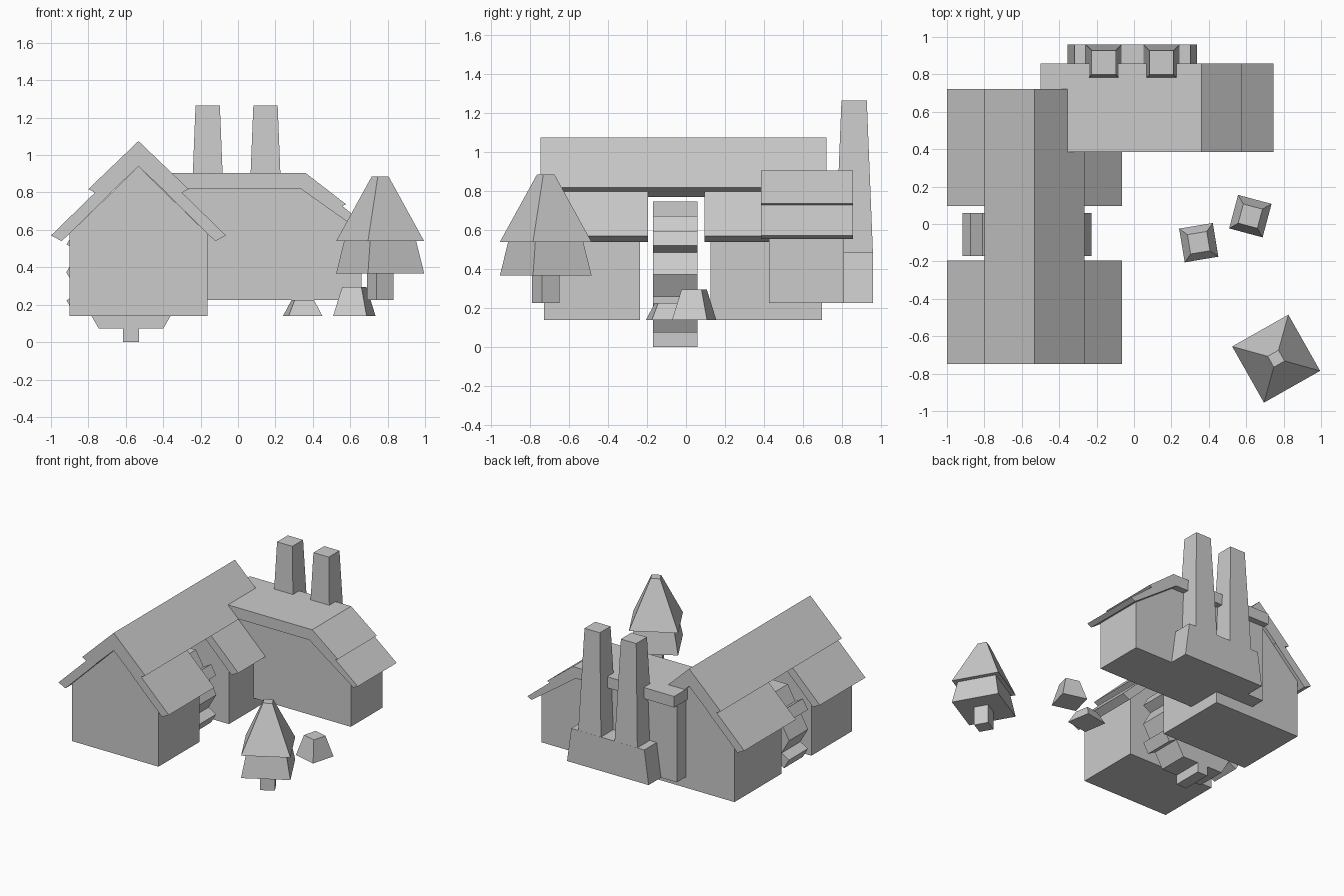
import bpy, bmesh, math

if "Cube" in bpy.data.objects:
    bpy.data.objects.remove(bpy.data.objects["Cube"])

def prism(name, pts, y0, y1):
    """Extrude an (x, z) outline along y."""
    bm = bmesh.new()
    face = bm.faces.new([bm.verts.new((x, y0, z)) for x, z in pts])
    ext = bmesh.ops.extrude_face_region(bm, geom=[face])
    bmesh.ops.translate(bm, vec=(0, y1 - y0, 0),
                        verts=[v for v in ext["geom"] if isinstance(v, bmesh.types.BMVert)])
    return finish(name, bm)

def frustum(name, centre, z0, z1, r0, r1, corner_deg):
    """Four-sided tapered block, radii measured to the corners."""
    bm = bmesh.new()
    rings = []
    for r, z in ((r0, z0), (r1, z1)):
        rings.append([bm.verts.new((centre[0] + r * math.cos(math.radians(corner_deg + 90 * i)),
                                    centre[1] + r * math.sin(math.radians(corner_deg + 90 * i)), z))
                      for i in range(4)])
    bm.faces.new(rings[0])
    bm.faces.new(rings[1])
    for i in range(4):
        j = (i + 1) % 4
        bm.faces.new((rings[0][i], rings[0][j], rings[1][j], rings[1][i]))
    return finish(name, bm)

def finish(name, bm):
    bmesh.ops.recalc_face_normals(bm, faces=bm.faces[:])
    mesh = bpy.data.meshes.new(name)
    bm.to_mesh(mesh)
    bm.free()
    ob = bpy.data.objects.new(name, mesh)
    bpy.context.collection.objects.link(ob)
    return ob

# Main house: two gabled halves with an open slot for the wheel
CX = -0.532
def gable(half):
    return half + [(-x, z) for x, z in reversed(half) if x > 0]

walls = [(CX + x, z) for x, z in gable([(0, 0.94), (0.368, 0.58), (0.368, 0.14)])]
prism("front_house_walls", walls, -0.73, -0.235)
prism("back_house_walls", walls, 0.125, 0.697)

# Main roof: full-length upper slab, lower slabs split by the slot
top = [(0, 1.075), (0.268, 0.818), (0.18, 0.77), (0, 0.94)]
outline = top + [(-x, z) for x, z in reversed(top[1:3])]
prism("upper_roof", [(CX + x, z) for x, z in outline], -0.748, 0.722)
lower = [(0.468, 0.57), (0.41, 0.54), (0.15, 0.795), (0.15, 0.88)]
for side, label in ((-1, "left"), (1, "right")):
    for end, y0, y1 in (("front", -0.748, -0.195), ("back", 0.095, 0.722)):
        prism(f"lower_roof_{label}_{end}", [(CX + side * x, z) for x, z in lower], y0, y1)

# Water wheel: hexagonal drum with a paddle on each side
WX, WZ = -0.572, 0.373
Y0, Y1 = -0.17, 0.06
prism("wheel_drum", [(WX + 0.346 * math.cos(math.radians(60 * i)),
                      WZ + 0.346 * math.sin(math.radians(60 * i))) for i in range(6)], Y0, Y1)
for i in range(6):
    a = math.radians(30 + 60 * i)
    c, s = math.cos(a), math.sin(a)
    prism(f"wheel_paddle_{i + 1}", [(WX + r * c - t * s, WZ + r * s + t * c) for r, t in
          ((0.29, -0.043), (0.373, -0.043), (0.373, 0.043), (0.29, 0.043))], Y0, Y1)

# Side wing with a half-hipped profile
prism("wing_walls", [(-0.49, 0.225), (0.66, 0.225), (0.66, 0.59), (0.335, 0.82), (-0.49, 0.82)],
      0.425, 0.81)
prism("wing_upper_roof", [(-0.5, 0.905), (0.36, 0.905), (0.578, 0.737), (0.5, 0.703),
                          (0.335, 0.82), (-0.5, 0.82)], 0.385, 0.858)
prism("wing_lower_roof", [(0.747, 0.573), (0.71, 0.555), (0.46, 0.731), (0.5, 0.775)],
      0.385, 0.858)

# Chimney base and twin chimneys
prism("chimney_base", [(-0.355, 0.225), (0.338, 0.225), (0.302, 0.485), (-0.318, 0.485)],
      0.80, 0.96)
for n, x in ((1, -0.162), (2, 0.147)):
    frustum(f"chimney_{n}", (x, 0.863), 0.47, 1.265, 0.097 * 2 ** 0.5, 0.065 * 2 ** 0.5, 45)

# Tree
TREE = (0.76, -0.72)
frustum("tree_trunk", TREE, 0.225, 0.38, 0.073, 0.073, -15.5)
frustum("tree_lower_tier", TREE, 0.368, 0.54, 0.244, 0.2, -15.5)
frustum("tree_upper_tier", TREE, 0.54, 0.885, 0.244, 0.047, -15.5)

# Rocks
frustum("rock_low", (0.346, -0.10), 0.14, 0.225, 0.129, 0.074, 54.5)
frustum("rock_tall", (0.622, 0.042), 0.14, 0.295, 0.131, 0.075, 30)
